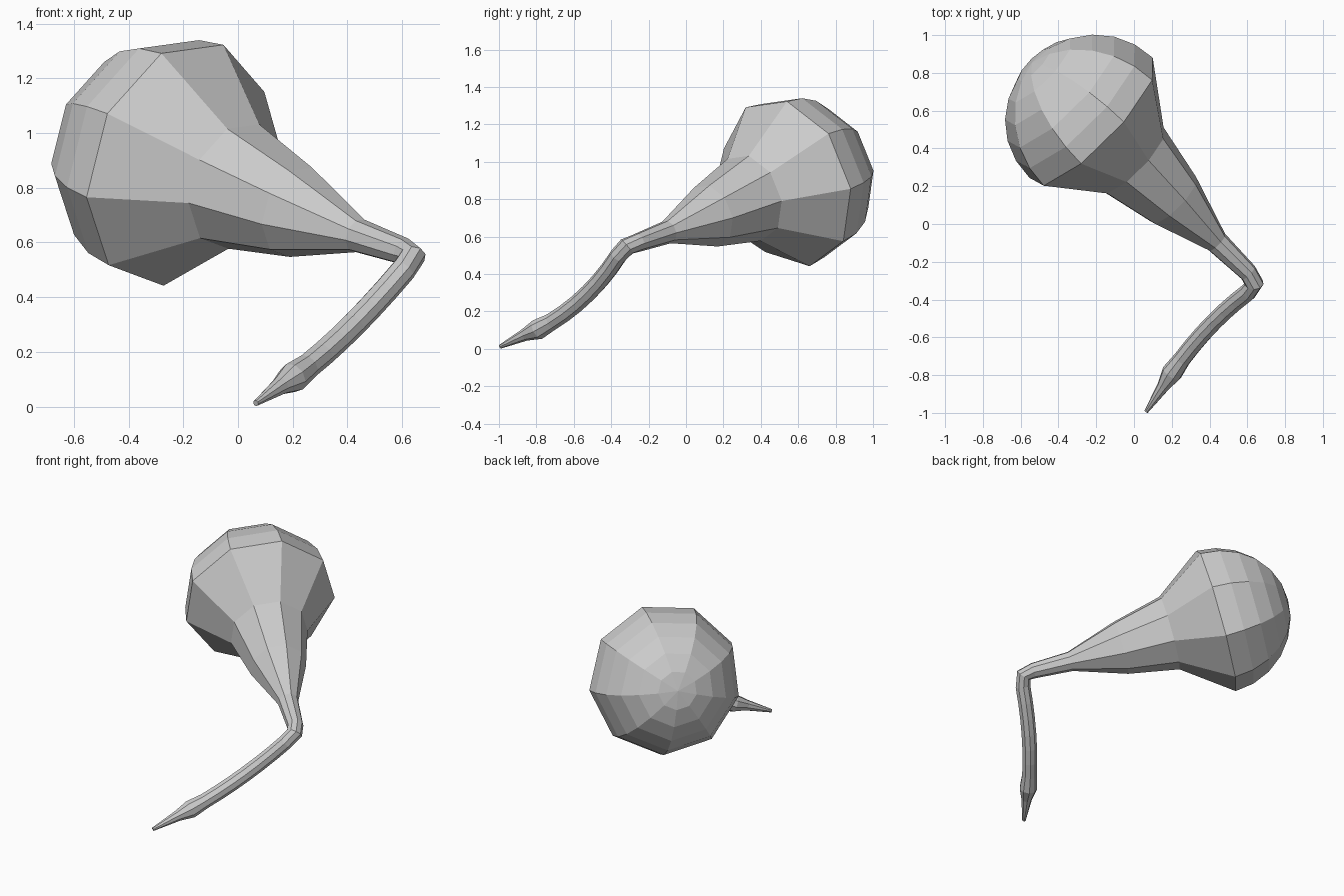
import bpy, bmesh
from math import sin, cos, radians, pi
from mathutils import Vector

if "Cube" in bpy.data.objects:
    bpy.data.objects.remove(bpy.data.objects["Cube"])

SIDES = 9
CENTRE = Vector((-0.218, 0.542, 0.888))      # middle of the widest bulb ring
AXIS = Vector((0.691, -0.672, -0.264)).normalized()
R = 0.465
rings = []                                   # (centre, direction, radius)

# Rounded back of the bulb
for a in (90, 75, 60, 45, 30, 15, 0):
    rings.append((CENTRE - AXIS * R * sin(radians(a)), AXIS, R * cos(radians(a))))

# Shoulder and tapering neck: distance along axis, radius, sag
for t, r, sag in ((0.305, 0.24, 0), (0.62, 0.172, 0.012), (0.95, 0.063, 0.012), (1.19, 0.05, 0.006)):
    rings.append((CENTRE + AXIS * t - Vector((0, 0, sag)), AXIS, r))

# Elbow and bowed stem
start, ctrl, end = Vector((0.605, -0.36, 0.5)), Vector((0.385, -0.525, 0.24)), Vector((0.2, -0.79, 0.105))
stem_dir = (ctrl - start).normalized()
rings.append((Vector((0.637, -0.315, 0.547)), (AXIS + stem_dir).normalized(), 0.05))
for i in range(8):
    t = i / 7
    p = start * (1 - t) ** 2 + ctrl * 2 * t * (1 - t) + end * t * t
    d = ((ctrl - start) * (1 - t) + (end - ctrl) * t).normalized()
    rings.append((p, d, 0.047 if i < 7 else 0.056))

# Pointed tip
tip = Vector((0.065, -0.993, 0.012))
tip_dir = (tip - end).normalized()
rings.append((Vector((0.155, -0.86, 0.076)), tip_dir, 0.034))
rings.append((tip, tip_dir, 0.011))


def loft(name, rings, up):
    bm = bmesh.new()
    last_dir = rings[0][1]
    u = (up - last_dir * up.dot(last_dir)).normalized()
    prev = None
    for p, d, r in rings:
        u = last_dir.rotation_difference(d) @ u
        u = (u - d * u.dot(d)).normalized()
        v = d.cross(u)
        last_dir = d
        ring = [bm.verts.new(p + (u * cos(2 * pi * k / SIDES) + v * sin(2 * pi * k / SIDES)) * r)
                for k in range(SIDES)]
        if prev:
            for k in range(SIDES):
                j = (k + 1) % SIDES
                bm.faces.new((prev[k], prev[j], ring[j], ring[k]))
        prev = ring
    bm.faces.new(prev)
    bmesh.ops.remove_doubles(bm, verts=bm.verts, dist=0.0005)
    bmesh.ops.recalc_face_normals(bm, faces=bm.faces)
    mesh = bpy.data.meshes.new(name)
    bm.to_mesh(mesh)
    bm.free()
    obj = bpy.data.objects.new(name, mesh)
    bpy.context.collection.objects.link(obj)
    return obj


loft("bulb_with_bent_stem", rings, Vector((-0.133, -0.477, 0.865)))
